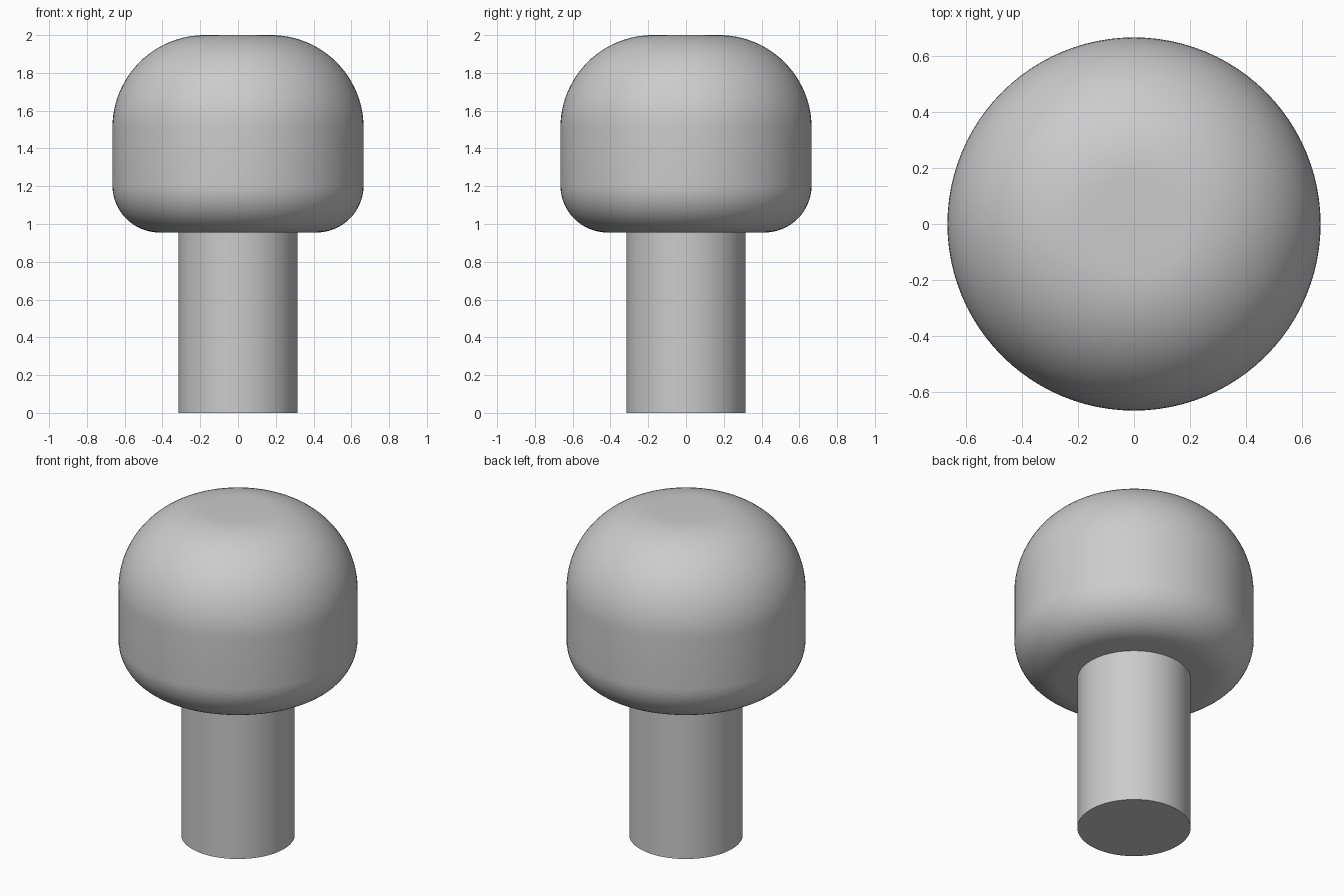
import bpy, bmesh, math

if "Cube" in bpy.data.objects:
    bpy.data.objects.remove(bpy.data.objects["Cube"])

SEGMENTS = 96
CAP_R, CAP_BOTTOM, CAP_TOP = 0.665, 0.955, 2.0
LOWER_FILLET, UPPER_FILLET = 0.25, 0.49
STEM_R = 0.315

grey = bpy.data.materials.new("plain grey")
grey.diffuse_color = (0.6, 0.6, 0.6, 1)
grey.use_nodes = True
grey.node_tree.nodes["Principled BSDF"].inputs["Base Color"].default_value = grey.diffuse_color


def arc(cx, cz, r, start, end, steps):
    """Points of a circular arc in the (radius, height) plane, angles in degrees."""
    angles = [math.radians(start + (end - start) * i / steps) for i in range(steps + 1)]
    return [(cx + r * math.cos(a), cz + r * math.sin(a)) for a in angles]


def lathe(name, profile):
    """Revolve a (radius, height) profile about z and close both ends with flat discs."""
    bm = bmesh.new()
    rings = []
    for r, z in profile:
        rings.append([bm.verts.new((r * math.cos(2 * math.pi * i / SEGMENTS),
                                    r * math.sin(2 * math.pi * i / SEGMENTS), z))
                      for i in range(SEGMENTS)])
    for low, high in zip(rings, rings[1:]):
        for i in range(SEGMENTS):
            j = (i + 1) % SEGMENTS
            bm.faces.new((low[i], low[j], high[j], high[i]))
    bm.faces.new(rings[0][::-1])
    bm.faces.new(rings[-1])
    mesh = bpy.data.meshes.new(name)
    bm.to_mesh(mesh)
    bm.free()
    mesh.materials.append(grey)
    obj = bpy.data.objects.new(name, mesh)
    bpy.context.collection.objects.link(obj)
    bpy.ops.object.select_all(action='DESELECT')
    obj.select_set(True)
    bpy.context.view_layer.objects.active = obj
    bpy.ops.object.shade_smooth_by_angle(angle=math.radians(30))
    return obj


# Rounded cap: small fillet below, straight band, large fillet above
lathe("cap",
      arc(CAP_R - LOWER_FILLET, CAP_BOTTOM + LOWER_FILLET, LOWER_FILLET, -90, 0, 16)
      + arc(CAP_R - UPPER_FILLET, CAP_TOP - UPPER_FILLET, UPPER_FILLET, 0, 90, 24))

# Straight cylindrical stem, ending at the underside of the cap
lathe("stem", [(STEM_R, 0), (STEM_R, CAP_BOTTOM)])
